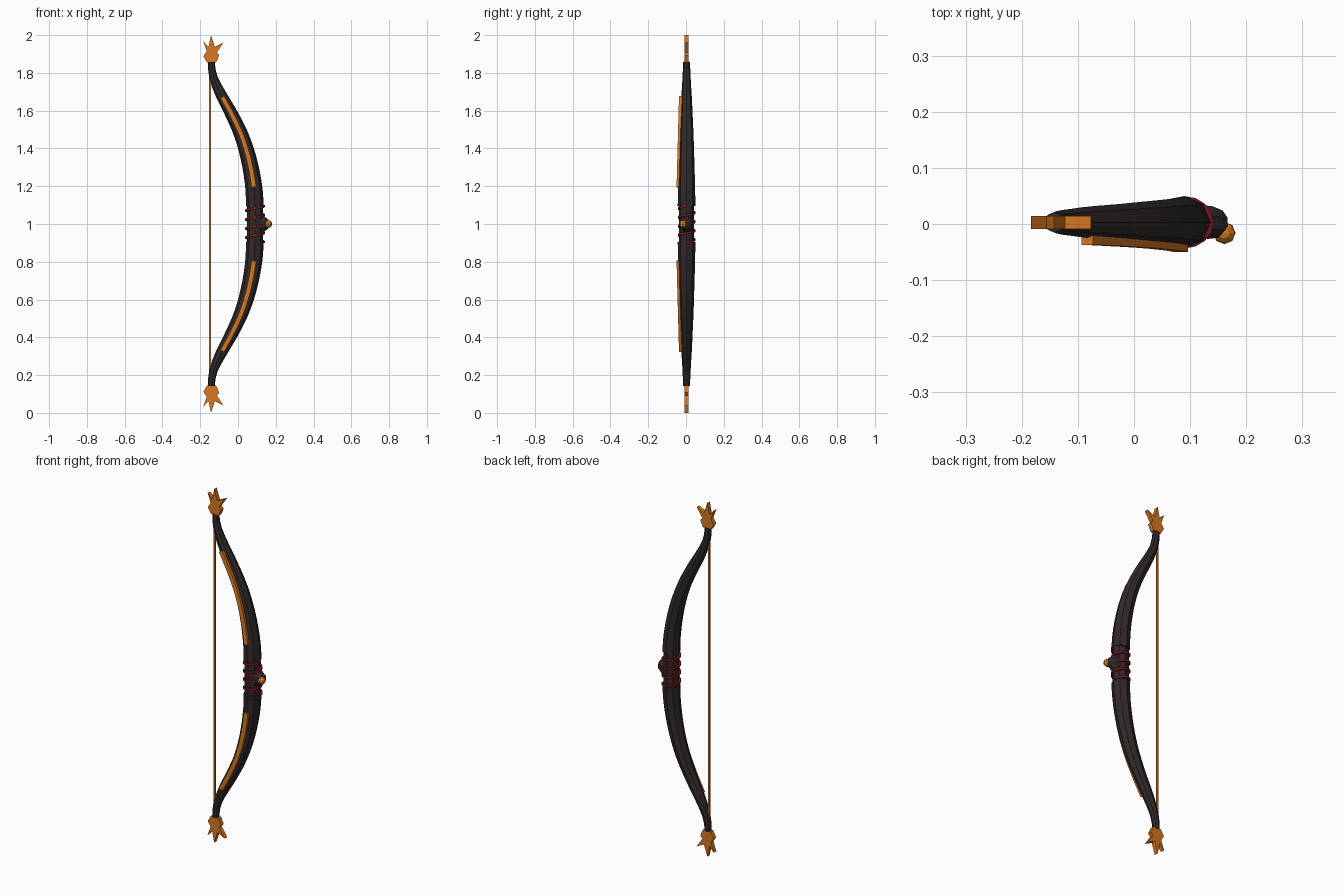
import bpy, bmesh, math
from mathutils import Vector

if "Cube" in bpy.data.objects:
    bpy.data.objects.remove(bpy.data.objects["Cube"])

YC = 0.003  # depth centre of the bow body


def material(name, col):
    m = bpy.data.materials.new(name)
    m.diffuse_color = (*col, 1)
    m.use_nodes = True
    m.node_tree.nodes["Principled BSDF"].inputs["Base Color"].default_value = m.diffuse_color
    return m


DARK = material("dark_wood", (0.030, 0.022, 0.022))
GOLD = material("copper_gold", (0.68, 0.19, 0.016))
RED = material("red_cord", (0.22, 0.009, 0.013))


def finish(bm, name, mat):
    bmesh.ops.recalc_face_normals(bm, faces=bm.faces[:])
    me = bpy.data.meshes.new(name)
    bm.to_mesh(me)
    bm.free()
    me.materials.append(mat)
    ob = bpy.data.objects.new(name, me)
    bpy.context.collection.objects.link(ob)
    return ob


def loft(name, rings, mat):
    """Skin a list of equal-length vertex rings and cap both ends."""
    bm = bmesh.new()
    vs = [[bm.verts.new(p) for p in r] for r in rings]
    n = len(vs[0])
    for a, b in zip(vs, vs[1:]):
        for i in range(n):
            j = (i + 1) % n
            bm.faces.new((a[i], a[j], b[j], b[i]))
    bm.faces.new(vs[0])
    bm.faces.new(vs[-1])
    return finish(bm, name, mat)


# limb keys: height above middle, x centre, half width, half depth
KEYS = [(0.09, 0.090, 0.047, 0.047), (0.20, 0.083, 0.045, 0.045),
        (0.34, 0.058, 0.042, 0.041), (0.47, 0.018, 0.038, 0.037),
        (0.58, -0.033, 0.034, 0.032), (0.67, -0.082, 0.030, 0.028),
        (0.73, -0.112, 0.026, 0.024), (0.79, -0.134, 0.021, 0.021),
        (0.86, -0.142, 0.018, 0.018)]


def limb_at(h):
    """Smooth (Hermite) interpolation of the limb keys."""
    i = max(k for k in range(len(KEYS) - 1) if KEYS[k][0] <= h + 1e-6)
    slope = lambda k, c: ((KEYS[min(k + 1, len(KEYS) - 1)][c] - KEYS[max(k - 1, 0)][c]) /
                          (KEYS[min(k + 1, len(KEYS) - 1)][0] - KEYS[max(k - 1, 0)][0]))
    d = KEYS[i + 1][0] - KEYS[i][0]
    t = (h - KEYS[i][0]) / d
    return [KEYS[i][c] * (2*t**3 - 3*t*t + 1) + slope(i, c) * d * (t**3 - 2*t*t + t)
            + KEYS[i + 1][c] * (3*t*t - 2*t**3) + slope(i + 1, c) * d * (t**3 - t*t)
            for c in (1, 2, 3)]


def limb_frame(h):
    """Centre, widths and in-plane sideways direction of the limb."""
    x, w, d = limb_at(h)
    a, b = max(h - 0.01, 0.09), min(h + 0.01, 0.859)
    dx = (limb_at(b)[0] - limb_at(a)[0]) / (b - a)
    return x, w, d, Vector((1, 0, -dx)).normalized()


# jagged crown outline: x and height above middle
CROWN = [(-0.164, 0.855), (-0.116, 0.855), (-0.099, 0.893), (-0.112, 0.908),
         (-0.077, 0.960), (-0.123, 0.938), (-0.143, 1.0), (-0.156, 0.938),
         (-0.184, 0.968), (-0.166, 0.915), (-0.183, 0.888)]

for side, s in (("upper", 1), ("lower", -1)):
    # octagonal tapering limb
    rings = []
    for k in range(19):
        h = 0.095 + 0.763 * k / 18
        x, w, d, u = limb_frame(h)
        rings.append([(x + u.x * w * math.cos(a), YC + d * math.sin(a),
                       1 + s * (h + u.z * w * math.cos(a)))
                      for a in (i * math.pi / 4 for i in range(8))])
    loft(side + "_limb", rings, DARK)

    # copper inlay strip standing on the front of the limb
    rings = []
    for k in range(13):
        h = 0.195 + 0.478 * k / 12
        x, w, d, u = limb_frame(h)
        yf = -0.050 + 0.013 * k / 12
        hw = 0.0125 - 0.001 * k / 12
        rings.append([(x + u.x * q, y, 1 + s * (h + u.z * q)) for q, y in
                      ((-hw, yf + 0.025), (-hw, yf), (hw, yf), (hw, yf + 0.025))])
    loft(side + "_inlay", rings, GOLD)

    # flat jagged tip ornament
    loft(side + "_tip_crown", [[(x, YC + y, 1 + s * h) for x, h in CROWN]
                               for y in (-0.0115, 0.0115)], GOLD)

# grip between the limbs
loft("grip", [[(0.09 + 0.043 * math.cos(a), YC + 0.040 * math.sin(a), z)
               for a in (i * math.pi / 4 for i in range(8))]
              for z in (0.90, 1.10)], DARK)

# red cord wound around the grip as a helix
rings = []
STEPS = 64
for k in range(STEPS + 1):
    a = 2 * math.pi * 4 * k / STEPS
    z = 0.905 + 0.19 * k / STEPS
    rings.append([((0.09 + (0.046 + 0.008 * math.cos(b)) * math.cos(a)),
                   YC + (0.041 + 0.008 * math.cos(b)) * math.sin(a),
                   z + 0.008 * math.sin(b))
                  for b in (i * math.pi / 2 + math.pi / 4 for i in range(4))])
loft("grip_cord", rings, RED)

# boss on the outer face of the grip, narrowing outwards
loft("grip_boss", [[(x, y0 + ry * math.cos(a), 1 + rz * math.sin(a))
                    for a in ((i + 0.5) * math.pi / 4 for i in range(8))]
                   for x, y0, ry, rz in ((0.115, 0.003, 0.034, 0.054),
                                         (0.140, 0.003, 0.031, 0.044),
                                         (0.158, 0.000, 0.026, 0.028),
                                         (0.167, -0.003, 0.015, 0.015))], DARK)

# copper bead on the boss
bm = bmesh.new()
bmesh.ops.create_uvsphere(bm, u_segments=8, v_segments=6, radius=0.020)
bmesh.ops.translate(bm, verts=bm.verts[:], vec=(0.161, -0.016, 1))
finish(bm, "grip_bead", GOLD)

# bow string
loft("string", [[(-0.148 + 0.006 * math.cos(a), YC + 0.006 * math.sin(a), z)
                 for a in (i * math.pi / 2 + math.pi / 4 for i in range(4))]
                for z in (0.15, 1.85)], GOLD)
